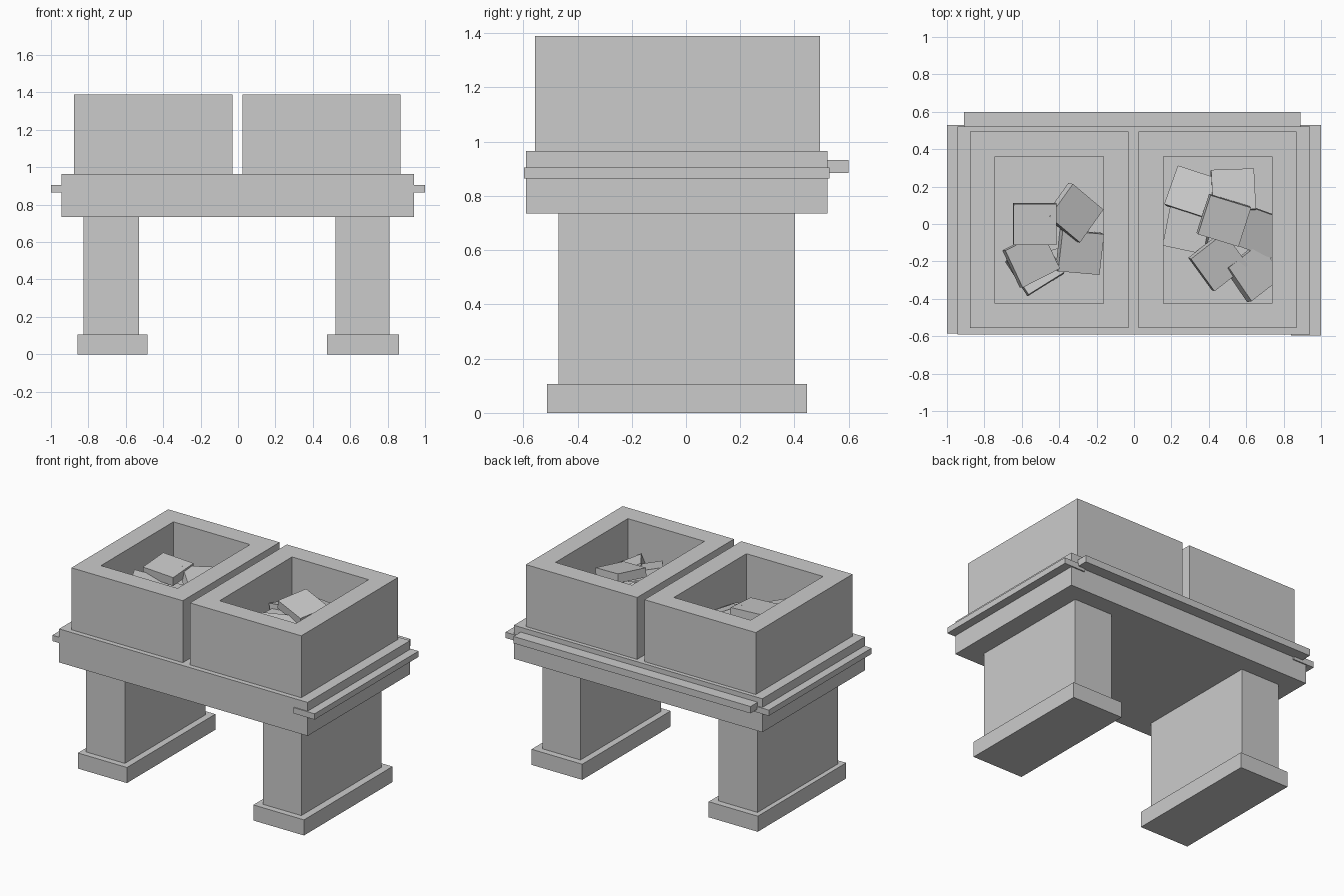
import bpy
from math import radians
from mathutils import Euler

cube = bpy.data.objects.get("Cube")
if cube:
    bpy.data.objects.remove(cube, do_unlink=True)

stone = bpy.data.materials.new("grey_stone")
stone.use_nodes = True
grey = (0.6, 0.6, 0.6, 1)
stone.diffuse_color = grey
stone.node_tree.nodes["Principled BSDF"].inputs["Base Color"].default_value = grey


def block(name, centre, size, turn=(0, 0, 0)):
    """A box placed by its centre, with turns in degrees."""
    bpy.ops.mesh.primitive_cube_add(size=1, location=centre)
    ob = bpy.context.object
    ob.name = name
    ob.scale = size
    ob.rotation_euler = Euler([radians(a) for a in turn])
    ob.data.materials.append(stone)
    return ob


def span(name, xs, ys, zs):
    """A box placed by its limits on each axis."""
    limits = (xs, ys, zs)
    return block(name, [(a + b) / 2 for a, b in limits], [b - a for a, b in limits])


# Table top and the rails round its edge
span("table_top", (-0.945, 0.942), (-0.59, 0.522), (0.735, 0.965))
span("right_rail", (-1.0, -0.84), (-0.585, 0.53), (0.865, 0.905))
span("left_rail", (0.84, 1.0), (-0.597, 0.53), (0.865, 0.905))
span("back_rail", (-0.91, 0.89), (0.44, 0.6), (0.885, 0.932))

# Two legs, each on a wider foot
for side, leg, foot in (("right", (-0.825, -0.53), (-0.858, -0.485)),
                        ("left", (0.52, 0.81), (0.475, 0.86))):
    span(side + "_leg", leg, (-0.47, 0.402), (0.1, 0.74))
    span(side + "_foot", foot, (-0.512, 0.447), (0, 0.107))

# Two open bins: a thick floor with four walls
FRONT, BACK, WALL, RIM, FLOOR = -0.556, 0.494, 0.132, 1.39, 1.065
for side, x0, x1 in (("right", -0.876, -0.03), ("left", 0.025, 0.87)):
    span(side + "_bin_floor", (x0, x1), (FRONT, BACK), (0.96, FLOOR))
    up = (FLOOR, RIM)
    span(side + "_bin_front_wall", (x0, x1), (FRONT, FRONT + WALL), up)
    span(side + "_bin_back_wall", (x0, x1), (BACK - WALL, BACK), up)
    inner = (FRONT + WALL, BACK - WALL)
    span(side + "_bin_outer_wall", (x0, x0 + WALL), inner, up)
    span(side + "_bin_inner_wall", (x1 - WALL, x1), inner, up)

# Heaps of loose slabs: x, y, z, then tilt x, tilt y, spin
heaps = {
    "right": [(-0.53, 0.0, 1.26, 4, 3, 0), (-0.32, 0.06, 1.2, -12, 22, -40),
              (-0.55, -0.19, 1.2, 8, 14, 27), (-0.29, -0.15, 1.13, 6, 15, -5),
              (-0.53, -0.23, 1.12, -5, 10, 32), (-0.45, -0.03, 1.11, 0, 5, 15)],
    "left": [(0.48, 0.02, 1.26, 5, 10, -17), (0.31, 0.17, 1.16, -6, -14, -18),
             (0.53, 0.18, 1.18, -10, 5, 2), (0.29, -0.03, 1.14, 4, -14, -12),
             (0.45, -0.2, 1.19, 14, 8, 38), (0.64, -0.26, 1.13, 10, 22, 38),
             (0.67, -0.04, 1.13, 5, 18, -20), (0.48, 0.0, 1.12, 0, 0, 10)],
}
for side, slabs in heaps.items():
    for i, (x, y, z, *turn) in enumerate(slabs):
        block(f"{side}_loose_slab_{i + 1}", (x, y, z), (0.23, 0.22, 0.06), turn)
